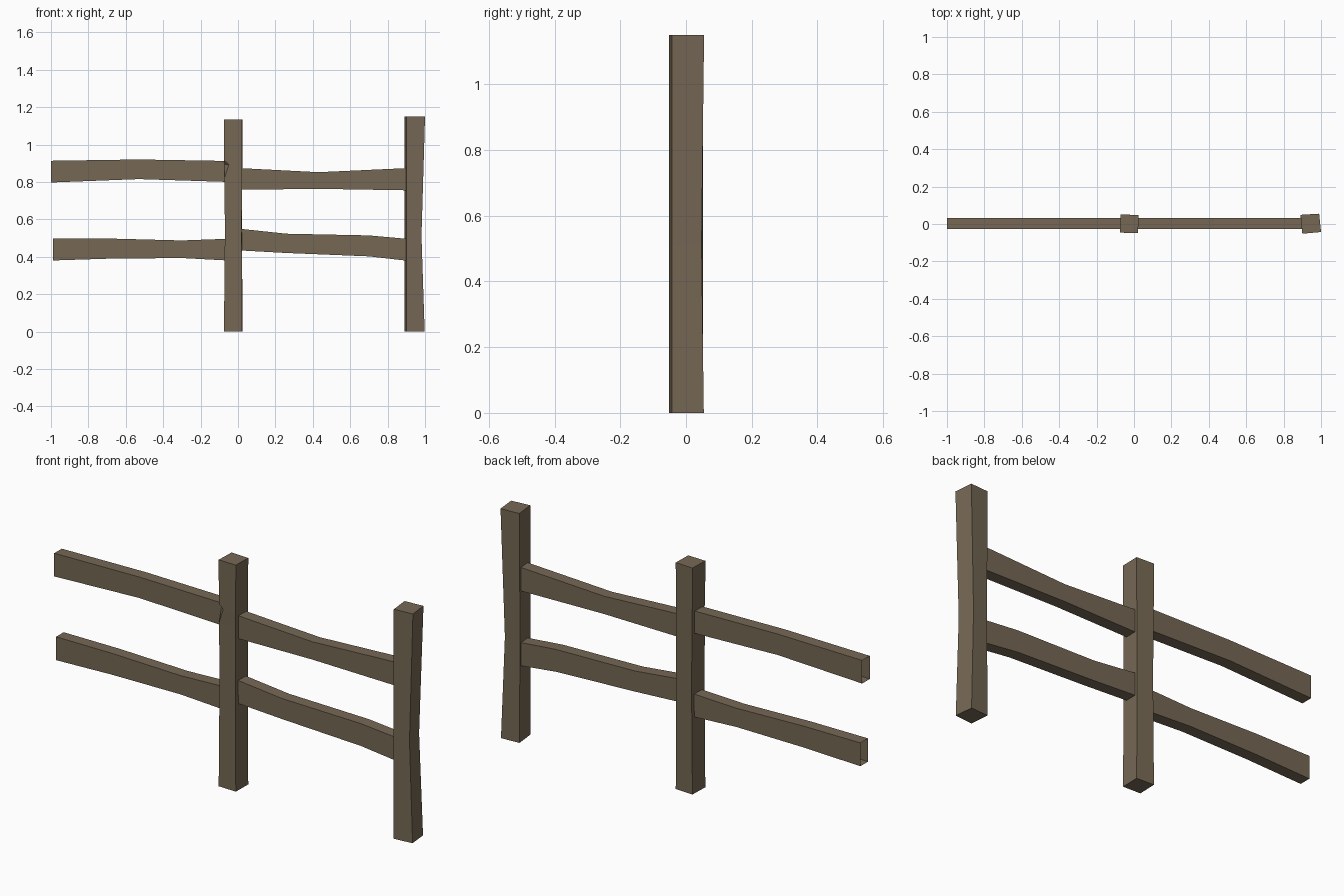
import bpy, bmesh
from mathutils import Matrix

if "Cube" in bpy.data.objects:
    bpy.data.objects.remove(bpy.data.objects["Cube"])

wood = bpy.data.materials.new("weathered brown wood")
wood.diffuse_color = (0.18, 0.138, 0.09, 1)
wood.use_nodes = True
wood.node_tree.nodes["Principled BSDF"].inputs["Base Color"].default_value = wood.diffuse_color


def loft(name, rings, capped):
    """Skin a list of point rings with flat faces, optionally closing the ends."""
    bm = bmesh.new()
    loops = [[bm.verts.new(p) for p in ring] for ring in rings]
    n = len(loops[0])
    for a, b in zip(loops, loops[1:]):
        for i in range(n):
            j = (i + 1) % n
            bm.faces.new((a[i], a[j], b[j], b[i]))
    if capped:
        bm.faces.new(loops[0])
        bm.faces.new(loops[-1])
    bmesh.ops.remove_doubles(bm, verts=bm.verts, dist=0.0005)
    bmesh.ops.recalc_face_normals(bm, faces=bm.faces)
    mesh = bpy.data.meshes.new(name)
    bm.to_mesh(mesh)
    bm.free()
    mesh.materials.append(wood)
    obj = bpy.data.objects.new(name, mesh)
    bpy.context.collection.objects.link(obj)
    return obj


def rail(name, stations):
    """Open-ended plank along x; stations are (x, bottom z, top z)."""
    y0, y1 = -0.027, 0.033
    loft(name, [[(x, y0, b), (x, y1, b), (x, y1, t), (x, y0, t)]
                for x, b, t in stations], False)


rail("upper_left_rail", [(-1, .797, .913), (-.53, .815, .92), (-.055, .80, .912)])
rail("lower_left_rail", [(-.99, .38, .497), (-.68, .39, .497), (-.3, .393, .487), (-.055, .38, .496)])
rail("upper_right_rail", [(.005, .758, .874), (.43, .763, .852), (.91, .755, .874)])
rail("lower_right_rail", [(.005, .434, .55), (.26, .42, .523), (.7, .402, .514), (.91, .378, .495)])

# Middle post: the front left corner is doubled so that it can be chipped
rings = []
for z, inset, chip in [(0, 0, 0), (.55, .005, 0), (.82, .002, 0),
                       (.893, .002, .024), (.915, .001, 0), (1.135, 0, 0)]:
    l, r, f, k = -.075 + inset, .022 - inset / 2, -.046, .05
    rings.append([(l + chip, f - .001 * (chip > 0), z), (r, f - .003, z),
                  (r + .002, k - .003, z), (l + .003, k + .002, z), (l, f + chip * .8, z)])
loft("middle_post", rings, True)

# End post: pinched on its outer side at mid height
rings = []
for z, p in [(0, .002), (.51, .019), (1.15, 0)]:
    rings.append([(.90, -.052, z), (1.0 - p, -.043, z),
                  (.99 - p, .055 - p * .4, z), (.89, .049 - p * .3, z)])
loft("end_post", rings, True)
